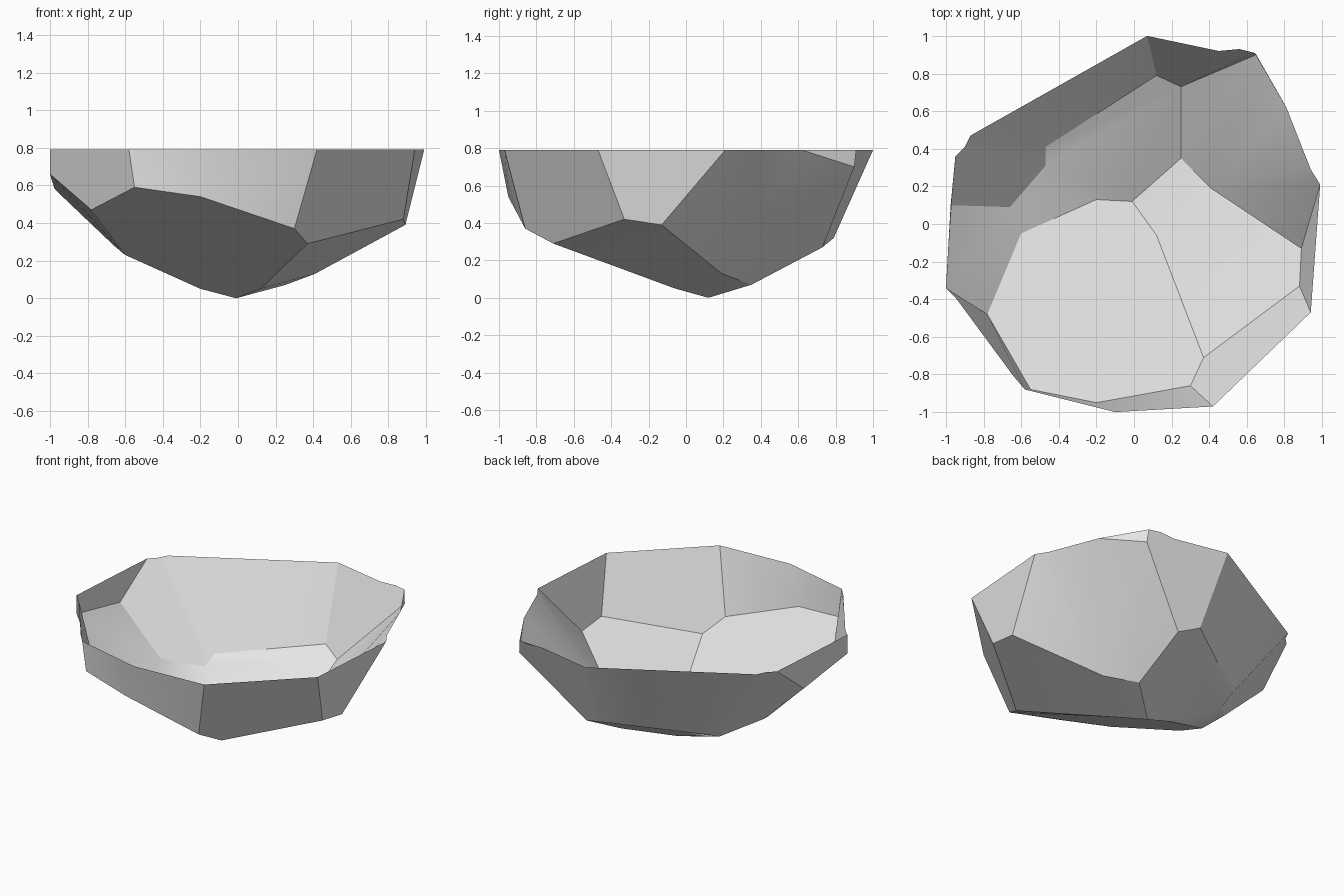
import bpy
import bmesh
import math
from mathutils import Vector

RIM_HEIGHT = 0.79

# Remove the default object
default_cube = bpy.data.objects.get("Cube")
if default_cube:
    bpy.data.objects.remove(default_cube, do_unlink=True)

# Flat stone colour
stone = bpy.data.materials.new("pale_grey_stone")
stone.use_nodes = True
stone_colour = (0.8, 0.8, 0.8, 1)
stone.diffuse_color = stone_colour
for node in stone.node_tree.nodes:
    if node.type == "BSDF_PRINCIPLED":
        node.inputs["Base Color"].default_value = stone_colour

# Open rim outline, lower case corners, clockwise seen from above
rim_outline = [
    (.07, 1), (.45, .92), (.56, .93), (.64, .91), (.81, .62), (.94, .29),
    (.99, .21), (.94, -.47), (.42, -.97), (-.1, -1), (-.58, -.88), (-.64, -.81),
    (-.95, -.39), (-1, -.34), (-.97, .1), (-.95, .36), (-.9, .41), (-.87, .47),
]
corners = {name: Vector((x, y, RIM_HEIGHT))
           for name, (x, y) in zip("abcdefghijklmnopqr", rim_outline)}

# Chipped corners below the rim, upper case
chipped_corners = {
    "A": (.12, .79, .32), "B": (.25, .73, .27), "C": (-.47, .41, .24),
    "D": (-.47, .31, .19), "E": (.25, .35, .07), "F": (-.2, .13, .05),
    "G": (-.01, .12, 0), "H": (.12, -.06, .05), "I": (.41, .19, .13),
    "J": (.89, -.13, .39), "K": (.88, -.33, .42), "L": (.37, -.71, .29),
    "M": (.3, -.86, .37), "N": (-.2, -.95, .54), "O": (-.55, -.88, .59),
    "P": (-.78, -.48, .47), "Q": (-.6, -.05, .23), "R": (-.66, .09, .28),
    "S": (-.975, .1, .58), "T": (-1, -.34, .66), "U": (.65, .9, .7),
}
corners.update({name: Vector(place) for name, place in chipped_corners.items()})

# Each flat facet is spelled by its corners
underside_facets = ["QFGHLMNOP", "GEIH", "HIJKL", "ABEGFDC", "DFQR", "PQRST"]
front_facets = ["ONjk", "NMij", "MLKhi", "TnmlkOP"]
left_side_facets = ["KJgh", "EBUI", "UeI", "Ief", "IfgJ", "Ude"]
back_facets = ["UBAabcd", "AarC", "CDRSpqr"]
right_side_facets = ["TSon", "Sop"]
all_facets = (underside_facets + front_facets + left_side_facets
              + back_facets + right_side_facets)


def build_shell(name, facets, material):
    """Make an open faceted shell with its normals pointing outward."""
    bm = bmesh.new()
    verts = {key: bm.verts.new(place) for key, place in corners.items()}
    for facet in facets:
        bm.faces.new([verts[key] for key in facet])
    bmesh.ops.recalc_face_normals(bm, faces=bm.faces[:])
    middle = Vector((0, 0, RIM_HEIGHT))
    facing = sum(face.normal.dot(face.calc_center_median() - middle)
                 for face in bm.faces)
    if facing < 0:
        bmesh.ops.reverse_faces(bm, faces=bm.faces[:])
    mesh = bpy.data.meshes.new(name)
    bm.to_mesh(mesh)
    bm.free()
    mesh.materials.append(material)
    shell = bpy.data.objects.new(name, mesh)
    bpy.context.collection.objects.link(shell)
    return shell


# Rock shell with soft shading only across shallow creases
rock_shell = build_shell("rock_shell", all_facets, stone)
bpy.ops.object.select_all(action="DESELECT")
rock_shell.select_set(True)
bpy.context.view_layer.objects.active = rock_shell
bpy.ops.object.shade_smooth_by_angle(angle=math.radians(30))
